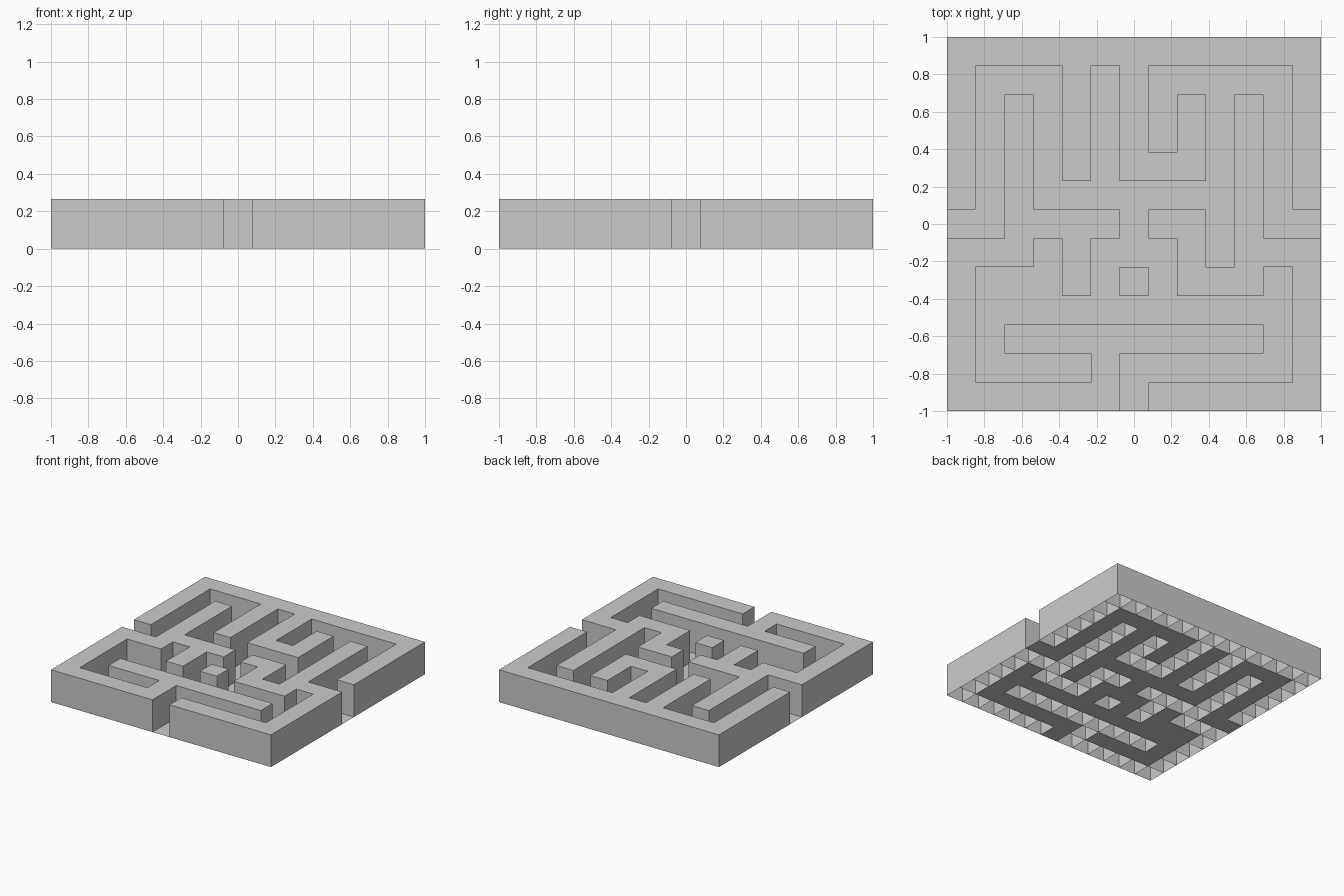
import bpy, bmesh

if "Cube" in bpy.data.objects:
    bpy.data.objects.remove(bpy.data.objects["Cube"])

# Maze plan, back row first: '#' is a wall block, '.' is a passage tile
PLAN = [
    "#############",
    "#...#.#.....#",
    "#.#.#.#.#.#.#",
    "#.#.#.#.#.#.#",
    "#.#.#.###.#.#",
    "#.#.......#.#",
    "..####.##.#..",
    "###.#...#.###",
    "#...#.#.###.#",
    "#...........#",
    "#.#########.#",
    "#....#......#",
    "######.######",
]
N = len(PLAN)
CELL = 2 / N
HEIGHT = 0.265


def is_wall(c, r):
    return 0 <= c < N and 0 <= r < N and PLAN[r][c] == '#'


def corners(c, r):
    """Cell corners, counter-clockwise seen from above."""
    x0, y1 = -1 + c * CELL, 1 - r * CELL
    x1, y0 = x0 + CELL, y1 - CELL
    return [(x0, y0), (x1, y0), (x1, y1), (x0, y1)]


def add_flat(bm, c, r, z):
    bm.faces.new([bm.verts.new((x, y, z)) for x, y in corners(c, r)])


def add_side(bm, c, r, i):
    p = corners(c, r)
    (ax, ay), (bx, by) = p[i], p[(i + 1) % 4]
    quad = [(ax, ay, 0), (bx, by, 0), (bx, by, HEIGHT), (ax, ay, HEIGHT)]
    bm.faces.new([bm.verts.new(v) for v in quad])


def finish(bm, name):
    bmesh.ops.remove_doubles(bm, verts=bm.verts[:], dist=0.0005)
    mesh = bpy.data.meshes.new(name)
    bm.to_mesh(mesh)
    bm.free()
    bpy.context.collection.objects.link(bpy.data.objects.new(name, mesh))


walls, ribs, floor = bmesh.new(), bmesh.new(), bmesh.new()
STEPS = [(0, 1), (1, 0), (0, -1), (-1, 0)]   # front, right, back, left

for r in range(N):
    for c in range(N):
        if not is_wall(c, r):
            add_flat(floor, c, r, 0)         # passage floor
            continue
        add_flat(walls, c, r, HEIGHT)        # wall top
        for i, (dc, dr) in enumerate(STEPS):
            if not is_wall(c + dc, r + dr):
                add_side(walls, c, r, i)     # exposed wall side
            elif i < 2:
                add_side(ribs, c, r, i)      # partition between hollow blocks

finish(walls, "maze_walls")
finish(ribs, "inner_partitions")
finish(floor, "passage_floor")
